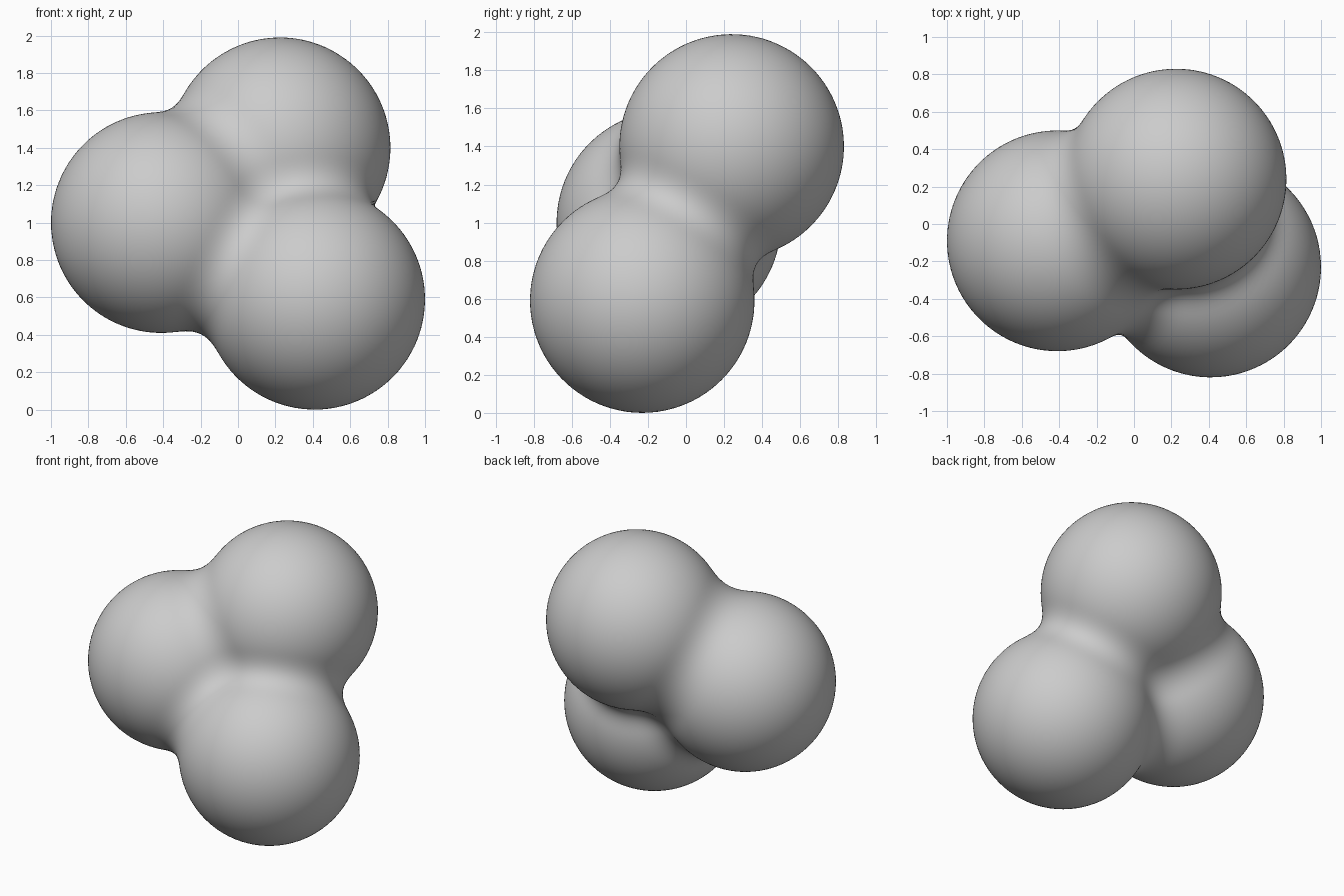
import bpy, bmesh
from mathutils import Vector

if "Cube" in bpy.data.objects:
    bpy.data.objects.remove(bpy.data.objects["Cube"])

# Three equal balls melted together (metaball-style falloff field)
BALLS = [Vector((-0.41, -0.09, 1.00)),   # left ball
         Vector((0.225, 0.24, 1.40)),    # top ball
         Vector((0.41, -0.23, 0.59))]    # low front ball
REACH2 = 0.638      # squared influence radius
LEVEL = 0.094       # surface level, gives balls of radius 0.59


def field(p):
    return sum(max(0.0, 1 - (p - c).length_squared / REACH2) ** 3 for c in BALLS)


# Every ball contains the shared centre, so the skin is found along rays from it
centre = sum(BALLS, Vector()) / 3
bm = bmesh.new()
bmesh.ops.create_icosphere(bm, subdivisions=6, radius=1)
for v in bm.verts:
    ray = v.co.normalized()
    inside, outside = 0.0, 1.7
    for _ in range(18):
        mid = (inside + outside) / 2
        if field(centre + ray * mid) > LEVEL:
            inside = mid
        else:
            outside = mid
    v.co = centre + ray * inside

# Even out the triangles in the necks, then smooth shade
for f in bm.faces:
    f.smooth = True
mesh = bpy.data.meshes.new("blended_balls")
bm.to_mesh(mesh)
bm.free()
obj = bpy.data.objects.new("blended_balls", mesh)
bpy.context.collection.objects.link(obj)
